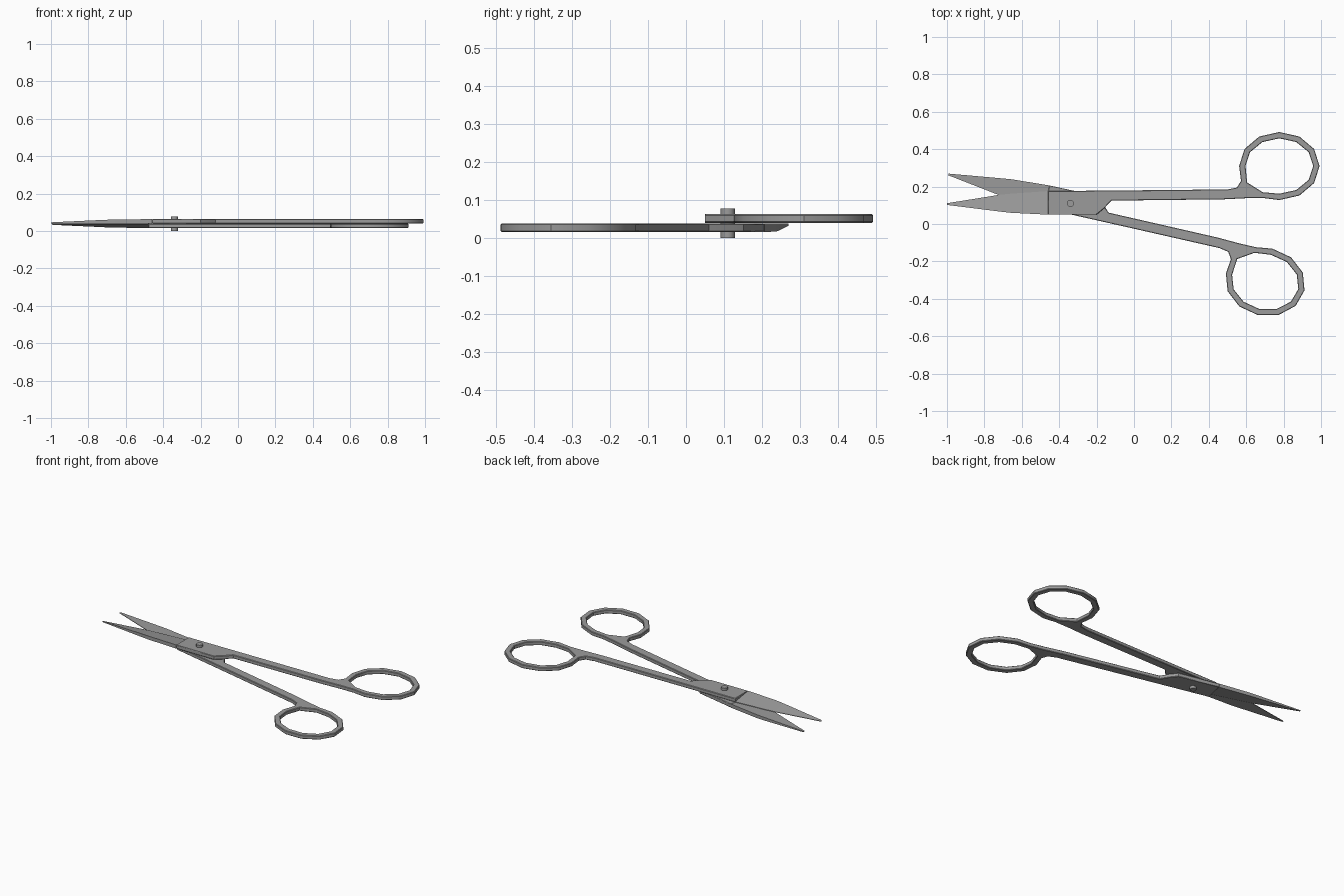
import bpy, bmesh
from math import cos, sin, radians
from mathutils import Matrix, Vector

cube = bpy.data.objects.get("Cube")
if cube:
    bpy.data.objects.remove(cube)

steel = bpy.data.materials.new("brushed steel")
steel.use_nodes = True
steel.diffuse_color = (0.33, 0.33, 0.33, 1)
steel.node_tree.nodes["Principled BSDF"].inputs["Base Color"].default_value = (0.33, 0.33, 0.33, 1)

INNER, OUTER = 0.04, 0.063          # contact plane and outside face of a half
PIVOT = Vector((-0.34, 0.11, 0))
RING = Vector((0.777, 0.31))

# The second half is the first one flipped over, then swung open about the pivot
SWING = (Matrix.Translation(PIVOT + Vector((-0.008, 0.012, 0.0785)))
         @ Matrix.Rotation(radians(-12.2), 4, 'Z')
         @ Matrix.Diagonal((1, -1, -1, 1))
         @ Matrix.Translation(-PIVOT))


def finish(name, bm, matrix=None):
    if matrix:
        bm.transform(matrix)
    bmesh.ops.recalc_face_normals(bm, faces=bm.faces)
    mesh = bpy.data.meshes.new(name)
    bm.to_mesh(mesh)
    bm.free()
    mesh.materials.append(steel)
    obj = bpy.data.objects.new(name, mesh)
    bpy.context.collection.objects.link(obj)
    return obj


def ring_point(rx, ry, step):
    a = radians(30 * step)
    return RING.x + rx * cos(a), RING.y + ry * sin(a)


def handle(name, matrix=None):
    # Pivot plate, shank and finger ring share one outline with a hole
    outline = [(-0.46, 0.05), (-0.2, 0.05), (-0.16, 0.083), (-0.12, 0.125),
               (0.48, 0.132), (0.6, 0.138), (0.69, 0.139)]
    outline += [ring_point(0.215, 0.182, i) for i in range(-3, 7)]
    outline += [(0.572, 0.23), (0.55, 0.195), (0.5, 0.185), (0, 0.18), (-0.46, 0.176)]
    hole = [ring_point(0.181, 0.148, i) for i in range(-3, 7)]
    hole += [(0.605, 0.222), (0.688, 0.17)]
    bm = bmesh.new()
    edges = []
    for loop in (outline, hole):
        vs = [bm.verts.new((x, y, INNER)) for x, y in loop]
        edges += [bm.edges.new((vs[i - 1], vs[i])) for i in range(len(vs))]
    bmesh.ops.triangle_fill(bm, use_beauty=True, edges=edges)
    top = bmesh.ops.extrude_face_region(bm, geom=bm.faces[:])["geom"]
    bmesh.ops.translate(bm, vec=(0, 0, OUTER - INNER),
                        verts=[v for v in top if isinstance(v, bmesh.types.BMVert)])
    return finish(name, bm, matrix)


def blade(name, matrix=None):
    # Wedge section: thick spine, thin cutting edge, tapering to the tip
    stations = [(-0.46, 0.05, 0.176, OUTER), (-0.66, 0.06, 0.162, 0.061),
                (-0.72, 0.067, 0.156, 0.059), (-1, 0.102, 0.111, 0.046)]
    bm = bmesh.new()
    rows = [[bm.verts.new(p) for p in ((x, spine, INNER), (x, edge, INNER),
                                       (x, edge, INNER + 0.003), (x, spine, top))]
            for x, spine, edge, top in stations]
    for a, b in zip(rows, rows[1:]):
        for i in range(4):
            bm.faces.new((a[i - 1], a[i], b[i], b[i - 1]))
    bm.faces.new(rows[0])
    bm.faces.new(rows[-1])
    return finish(name, bm, matrix)


parts = []
for side, matrix in (("upper", None), ("lower", SWING)):
    grip = handle(side + "_handle", matrix)
    soften = grip.modifiers.new("soft edges", 'BEVEL')
    soften.width = 0.003
    soften.segments = 1
    soften.limit_method = 'ANGLE'
    soften.angle_limit = radians(60)
    parts.append(grip)
    blade(side + "_blade", matrix)

# Rivet through both halves
bm = bmesh.new()
bmesh.ops.create_cone(bm, cap_ends=True, segments=12, radius1=0.019, radius2=0.019,
                      depth=0.078, matrix=Matrix.Translation(PIVOT + Vector((0, 0, 0.039))))
parts.append(finish("pivot_rivet", bm))

# Smooth the rings and rivet, keep the outer rims crisp
bpy.ops.object.select_all(action='DESELECT')
for obj in parts:
    obj.select_set(True)
bpy.context.view_layer.objects.active = parts[0]
bpy.ops.object.shade_smooth_by_angle(angle=radians(35))
